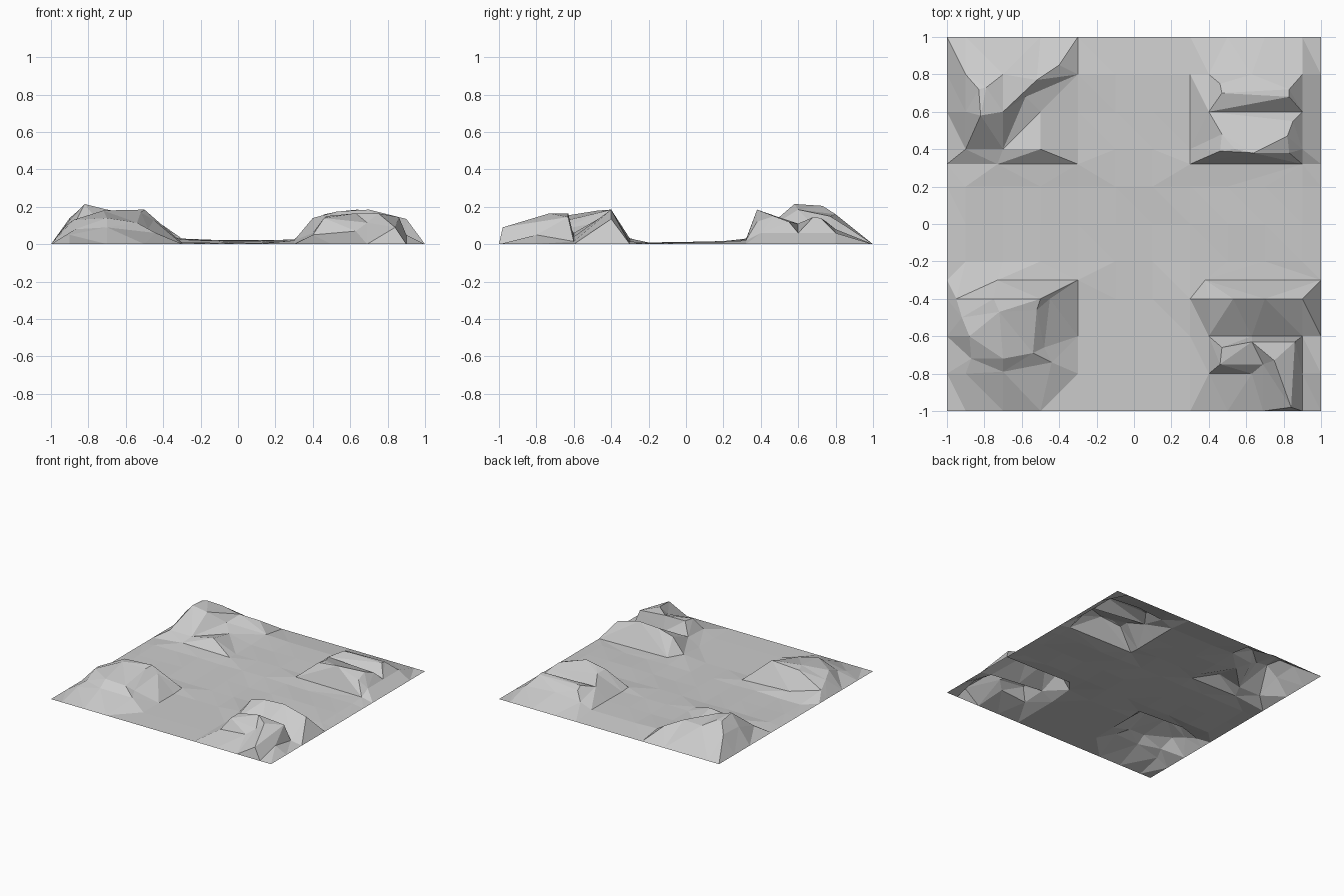
import bpy, bmesh, random
from mathutils import Vector
from mathutils.geometry import delaunay_2d_cdt

random.seed(4)

# Each hill is a set of crease lines; one-point entries are loose facet corners
back_left_hill = [
    [(-.9, 1, 0), (-.9, .8, .14), (-.83, .72, .2), (-.82, .58, .215), (-.9, .6, .13),
     (-.9, .4, .06), (-.73, .32, .03)],
    [(-.83, .72, .2), (-.79, .73, .205), (-.82, .58, .215), (-.7, .6, .185),
     (-.52, .77, .15), (-.4, .85, .1), (-.3, 1, 0)],
    [(-.3, .8, .03), (-.58, .68, .1), (-.7, .4, .06), (-.5, .4, .1), (-.3, .32, .025)],
    [(-1, .32, 0), (-.73, .32, .03), (-.3, .32, .025)],
    [(-.7, .8, .16)], [(-.5, .6, .06)],
]
back_right_hill = [
    [(.4, .8, .06), (.63, .8, .08), (.9, .8, .06), (.83, .72, .14), (.46, .75, .12), (.4, .8, .06)],
    [(.46, .75, .12), (.47, .7, .14), (.83, .68, .145), (.83, .72, .14)],
    [(.47, .7, .14), (.4, .6, .11), (.9, .6, .06), (.83, .68, .145)],
    [(.4, .6, .11), (.47, .48, .15), (.54, .4, .175), (.64, .38, .185), (.82, .47, .15),
     (.85, .55, .12), (.9, .6, .06)],
    [(.3, .32, .025), (.46, .39, .16), (.54, .4, .175)],
    [(.64, .38, .185), (.83, .38, .12), (.9, .4, .06)],
    [(.3, .32, .025), (.9, .32, .02), (1, .32, 0)],
    [(.9, .4, .06), (.9, .6, .06), (.9, .8, .06)],
]
front_left_hill = [
    [(-1, -.3, 0), (-.95, -.4, .06), (-.92, -.5, .1), (-.88, -.6, .13), (-.87, -.72, .08),
     (-.9, -.8, .05)],
    [(-.95, -.4, .06), (-.75, -.4, .17), (-.72, -.47, .18), (-.5, -.4, .185), (-.3, -.3, .01)],
    [(-.75, -.4, .17), (-.73, -.3, .03), (-.3, -.3, .01)],
    [(-.5, -.4, .185), (-.52, -.46, .17), (-.54, -.69, .115), (-.7, -.72, .14), (-.87, -.72, .08)],
    [(-.54, -.69, .115), (-.44, -.74, .06), (-.7, -.79, .09)],
    [(-.45, -.4, .13), (-.48, -.66, .08), (-.44, -.74, .06)],
]
front_right_hill = [
    [(.3, -.4, .02), (.38, -.3, .01), (1, -.3, 0), (.9, -.4, .135), (.7, -.4, .185),
     (.53, -.4, .175), (.4, -.4, .14), (.3, -.4, .02)],
    [(.38, -.3, .01), (.4, -.4, .14), (.4, -.6, .06), (.63, -.6, .04), (.9, -.6, .015),
     (1, -.6, 0)],
    [(.9, -.4, .135), (.9, -.6, .015), (.9, -.8, .05), (.9, -1, 0), (.84, -.98, .09),
     (.86, -.63, .145), (.9, -.6, .015)],
    [(.4, -.6, .06), (.47, -.66, .15), (.63, -.63, .165), (.86, -.63, .145)],
    [(.47, -.66, .15), (.46, -.75, .14), (.69, -.75, .115), (.84, -.98, .09), (.69, -1, 0)],
    [(.46, -.75, .14), (.4, -.8, .05), (.63, -.8, .07), (.69, -.75, .115)],
    [(.63, -.8, .07), (.63, -1, 0)], [(.75, -.73, .165)],
]

points, edges, index = [], [], {}


def add_point(x, y, z):
    key = (round(x, 3), round(y, 3))
    if key not in index:
        index[key] = len(points)
        points.append((x, y, z))
    return index[key]


for hill in (back_left_hill, back_right_hill, front_left_hill, front_right_hill):
    for line in hill:
        ids = [add_point(*p) for p in line]
        edges += list(zip(ids, ids[1:]))

# Gently uneven cross-shaped valley floor plus the flat outer rim
xs = (-1, -.9, -.7, -.5, -.3, -.1, .1, .3, .5, .7, .9, 1)
for x in xs:
    for j in range(-5, 6):
        y = j / 5
        rim = abs(x) == 1 or abs(y) == 1
        if rim or abs(x) < .31 or abs(y) < .21:
            z = 0 if rim else max(.002, .01 + .02 * y + random.uniform(-.004, .004))
            add_point(x, y, min(z, .022))

# Triangulate the sheet, keeping the crease lines as edges
co, _, tris, source, _, _ = delaunay_2d_cdt(
    [Vector(p[:2]) for p in points], edges, [], 0, 1e-5)
bm = bmesh.new()
verts = []
for c, src in zip(co, source):
    near = min(points, key=lambda p: (p[0] - c.x) ** 2 + (p[1] - c.y) ** 2)
    verts.append(bm.verts.new((c.x, c.y, points[src[0]][2] if src else near[2])))
for t in tris:
    bm.faces.new([verts[i] for i in t])
for f in bm.faces:
    f.normal_update()
    if f.normal.z < 0:
        f.normal_flip()
mesh = bpy.data.meshes.new("rocky_terrain")
bm.to_mesh(mesh)
bm.free()
terrain = bpy.data.objects.new("rocky_terrain", mesh)
bpy.context.collection.objects.link(terrain)
